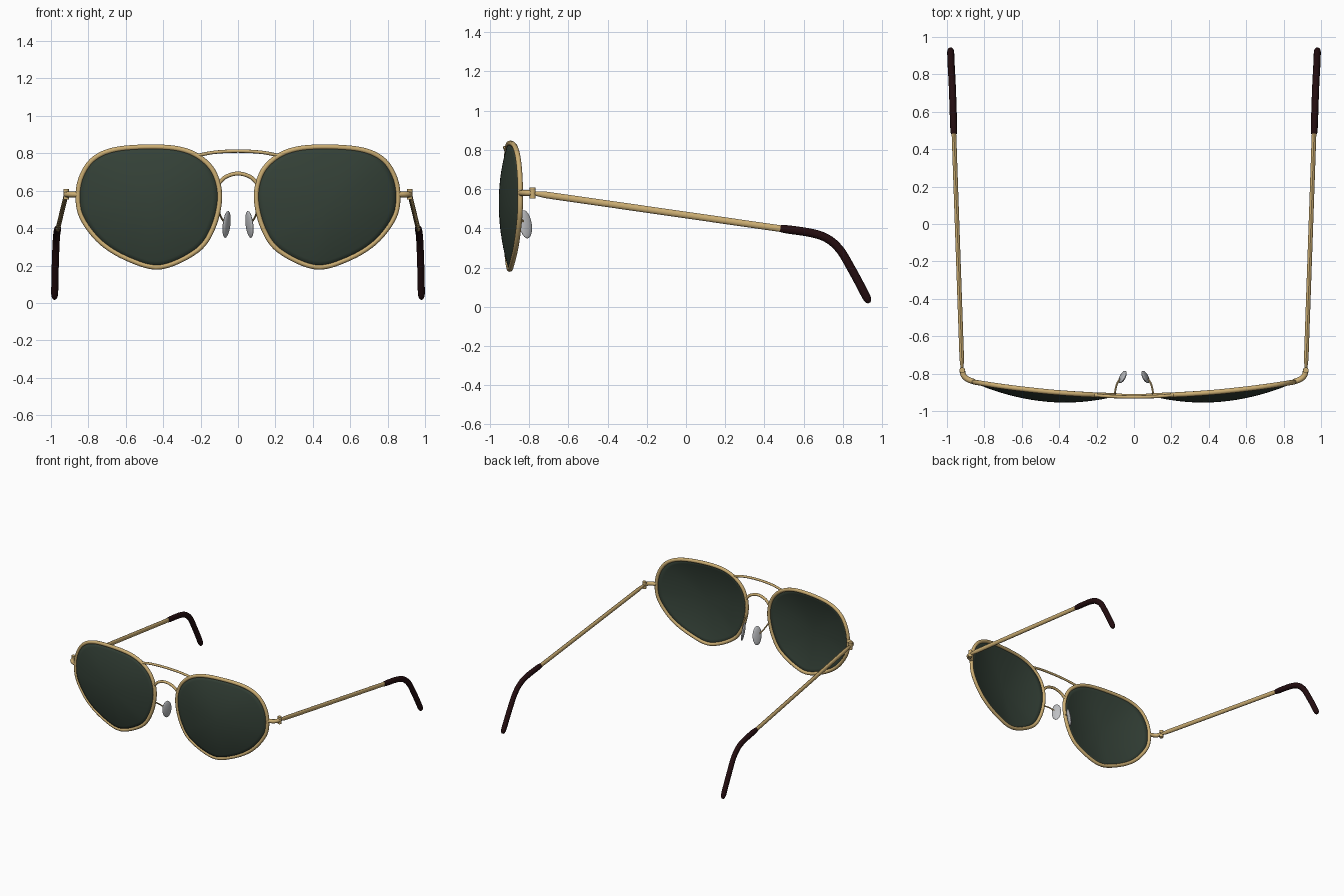
import bpy, bmesh
from math import sin, cos, pi, radians
from mathutils import Vector, Matrix

cube = bpy.data.objects.get("Cube")
if cube:
    bpy.data.objects.remove(cube)


def material(name, colour, rough, metal=0.0):
    m = bpy.data.materials.new(name)
    m.use_nodes = True
    m.diffuse_color = (*colour, 1)
    node = m.node_tree.nodes["Principled BSDF"]
    node.inputs["Base Color"].default_value = (*colour, 1)
    node.inputs["Roughness"].default_value = rough
    node.inputs["Metallic"].default_value = metal
    return m


GOLD = material("gold metal", (0.6, 0.42, 0.17), 0.4)
GREEN = material("dark green glass", (0.034, 0.052, 0.038), 0.3)
BROWN = material("dark brown plastic", (0.017, 0.004, 0.005), 0.5)
SILVER = material("clear grey silicone", (0.52, 0.53, 0.55), 0.4)


def finish(name, bm, mat, mirror=True, thickness=0):
    bmesh.ops.recalc_face_normals(bm, faces=bm.faces)
    mesh = bpy.data.meshes.new(name)
    bm.to_mesh(mesh)
    bm.free()
    mesh.materials.append(mat)
    ob = bpy.data.objects.new(name, mesh)
    bpy.context.collection.objects.link(ob)
    bpy.ops.object.select_all(action='DESELECT')
    bpy.context.view_layer.objects.active = ob
    ob.select_set(True)
    bpy.ops.object.shade_smooth_by_angle(angle=radians(40))
    if thickness:
        mod = ob.modifiers.new("Thickness", 'SOLIDIFY')
        mod.thickness, mod.offset = thickness, 0
    if mirror:
        ob.modifiers.new("Mirror", 'MIRROR')
    return ob


def smooth_path(points, steps=6, closed=False):
    """Catmull-Rom curve through the points."""
    p = [Vector(q) for q in points]
    n = len(p)
    out = []
    for i in range(n if closed else n - 1):
        if closed:
            a, b, c, d = (p[(i + k) % n] for k in (-1, 0, 1, 2))
        else:
            a, b, c, d = (p[min(max(i + k, 0), n - 1)] for k in (-1, 0, 1, 2))
        for s in range(steps):
            t = s / steps
            out.append(0.5 * (2 * b + (c - a) * t + (2 * a - 5 * b + 4 * c - d) * t * t
                              + (3 * b - a - 3 * c + d) * t ** 3))
    return out if closed else out + [p[-1]]


def tube(name, path, radius, ref, mat, closed=False, squash=1.0, mirror=True, sides=12):
    """Sweep an oval along a path; radius is a number or a function of 0..1."""
    bm = bmesh.new()
    n = len(path)
    rings = []
    for i, p in enumerate(path):
        after = path[(i + 1) % n] if closed else path[min(i + 1, n - 1)]
        before = path[i - 1] if closed else path[max(i - 1, 0)]
        tangent = (after - before).normalized()
        up = tangent.cross(Vector(ref)).normalized()
        side = up.cross(tangent)
        r = radius(i / (n - 1)) if callable(radius) else radius
        rings.append([bm.verts.new(p + r * (up * cos(a) + side * sin(a) * squash))
                      for a in (2 * pi * k / sides for k in range(sides))])
    for i in range(n if closed else n - 1):
        a, b = rings[i], rings[(i + 1) % n]
        for k in range(sides):
            j = (k + 1) % sides
            bm.faces.new((a[k], a[j], b[j], b[k]))
    if not closed:
        bm.faces.new(rings[0])
        bm.faces.new(rings[-1])
    return finish(name, bm, mat, mirror)


def wrap(x):
    """Depth of the face-hugging front curve."""
    return -0.918 + 0.1 * x * x


X, Y, Z = (1, 0, 0), (0, 1, 0), (0, 0, 1)

# Rims follow one teardrop outline
outline = [(0.47, 0.834), (0.31, 0.822), (0.2, 0.775), (0.125, 0.69), (0.098, 0.56),
           (0.135, 0.4), (0.22, 0.28), (0.41, 0.193), (0.575, 0.23), (0.73, 0.322),
           (0.833, 0.455), (0.855, 0.575), (0.832, 0.685), (0.768, 0.772), (0.655, 0.82)]
rim_path = smooth_path([(x, wrap(x), z) for x, z in outline], 6, True)
tube("rims", rim_path, 0.0135, Y, GOLD, closed=True)

# Domed lenses filling the rims
bm = bmesh.new()
centre = Vector((0.47, 0, 0.52))
rings = []
for k in range(1, 11):
    f = k / 10
    ring = []
    for p in rim_path:
        q = centre.lerp(p, f)
        q.y = wrap(q.x) - 0.05 * (1 - f * f)
        ring.append(bm.verts.new(q))
    rings.append(ring)
middle = bm.verts.new((centre.x, wrap(centre.x) - 0.05, centre.z))
count = len(rim_path)
for i in range(count):
    j = (i + 1) % count
    bm.faces.new((middle, rings[0][i], rings[0][j]))
    for a, b in zip(rings, rings[1:]):
        bm.faces.new((a[i], b[i], b[j], a[j]))
finish("lenses", bm, GREEN, thickness=0.008)

# Brow bar and nose bridge
brow = [(-0.21, -0.915, 0.79), (-0.12, -0.922, 0.806), (0, -0.925, 0.812),
        (0.12, -0.922, 0.806), (0.21, -0.915, 0.79)]
tube("brow_bar", smooth_path(brow), 0.009, Y, GOLD, mirror=False)
bridge = [(-0.106, -0.915, 0.635), (-0.066, -0.918, 0.674), (0, -0.92, 0.692),
          (0.066, -0.918, 0.674), (0.106, -0.915, 0.635)]
tube("nose_bridge", smooth_path(bridge), 0.0105, Y, GOLD, mirror=False)

# Nose pads on thin wire arms
wire = [(0.103, -0.912, 0.5), (0.097, -0.875, 0.475), (0.086, -0.845, 0.45), (0.066, -0.822, 0.425)]
tube("pad_arms", smooth_path(wire), 0.005, Z, GOLD, sides=8)
bm = bmesh.new()
turn = (Matrix.Rotation(radians(-6), 4, 'Y') @ Matrix.Rotation(radians(8), 4, 'X')
        @ Matrix.Rotation(radians(30), 4, 'Z'))
bmesh.ops.create_uvsphere(bm, u_segments=20, v_segments=12, radius=1,
                          matrix=Matrix.Translation((0.061, -0.818, 0.42)) @ turn
                          @ Matrix.Diagonal((0.012, 0.036, 0.073, 1)))
finish("nose_pads", bm, SILVER)

# End pieces curving back to the hinges
end = [(0.855, -0.843, 0.58), (0.89, -0.83, 0.58), (0.912, -0.808, 0.58), (0.919, -0.775, 0.58)]
tube("end_pieces", smooth_path(end), 0.015, Z, GOLD)
bm = bmesh.new()
bmesh.ops.create_cone(bm, cap_ends=True, segments=16, radius1=0.015, radius2=0.015, depth=0.056,
                      matrix=Matrix.Translation((0.919, -0.782, 0.58)))
finish("hinge_barrels", bm, GOLD)

# Temples: slim oval rods
start, stop = Vector((0.919, -0.775, 0.579)), Vector((0.964, 0.52, 0.393))
tube("temples", [start.lerp(stop, t / 24) for t in range(25)],
     lambda t: 0.017 * min(1, 0.6 + 9 * t), X, GOLD, squash=0.72)

# Ear tips: hooked sleeves with rounded ends
hook = [(0.963, 0.482, 0.399), (0.968, 0.64, 0.376), (0.971, 0.725, 0.345), (0.974, 0.787, 0.288),
        (0.977, 0.84, 0.2), (0.979, 0.89, 0.108), (0.981, 0.935, 0.02)]
tube("ear_tips", smooth_path(hook, 8),
     lambda t: 0.0215 * min(1, 0.85 + 3 * t) * max(0.35, 1 - max(0, (t - 0.9) / 0.1) ** 3 * 0.65),
     X, BROWN, squash=0.88, sides=16)
